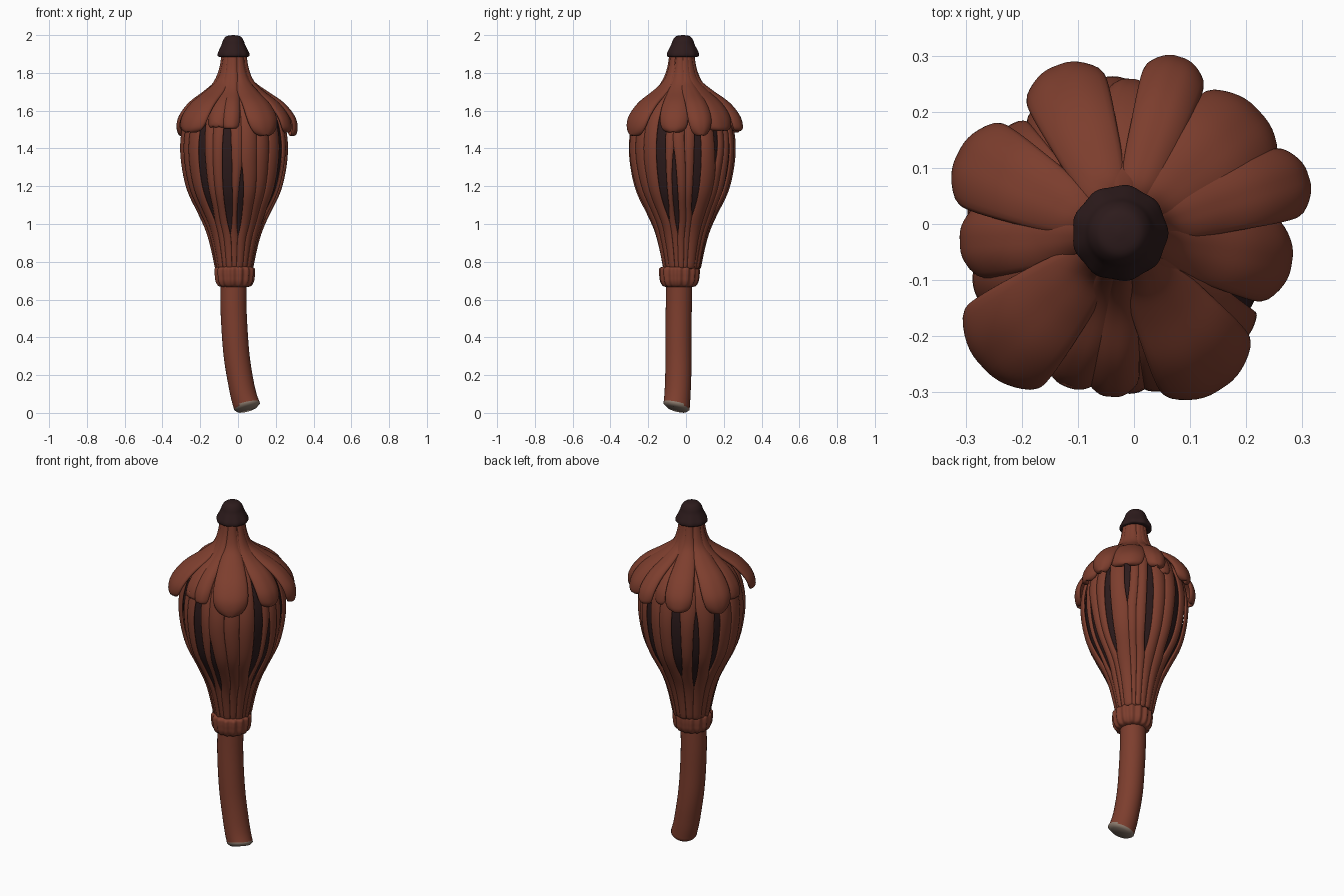
import bpy, bmesh, math
from mathutils import Vector

if "Cube" in bpy.data.objects:
    bpy.data.objects.remove(bpy.data.objects["Cube"])

CX, CY = -0.021, -0.022


def material(name, rgb):
    m = bpy.data.materials.new(name)
    m.diffuse_color = (*rgb, 1)
    m.use_nodes = True
    m.node_tree.nodes["Principled BSDF"].inputs["Base Color"].default_value = m.diffuse_color
    return m


BROWN = material("red_brown", (0.205, 0.048, 0.027))
DARK = material("dark_umber", (0.026, 0.011, 0.0115))
CUT = material("pale_cut_wood", (0.27, 0.205, 0.16))


def spline(pts, t):
    """Catmull-Rom through a list of tuples, t in 0..1."""
    n = len(pts) - 1
    i = min(int(t * n), n - 1)
    f = t * n - i
    p = [Vector(pts[max(0, min(n, i + k))]) for k in (-1, 0, 1, 2)]
    return 0.5 * (2 * p[1] + (p[2] - p[0]) * f + (2 * p[0] - 5 * p[1] + 4 * p[2] - p[3]) * f * f
                  + (3 * p[1] - p[0] - 3 * p[2] + p[3]) * f ** 3)


def grid_object(name, rows, mats, closed=False, caps=False):
    """Skin a list of vertex rows."""
    bm = bmesh.new()
    vs = [[bm.verts.new(c) for c in r] for r in rows]
    n = len(vs[0])
    for a, b in zip(vs, vs[1:]):
        for j in range(n if closed else n - 1):
            k = (j + 1) % n
            bm.faces.new((a[j], a[k], b[k], b[j]))
    if caps:
        bm.faces.new(vs[0])
        bm.faces.new(vs[-1])
    bmesh.ops.recalc_face_normals(bm, faces=bm.faces)
    me = bpy.data.meshes.new(name)
    bm.to_mesh(me)
    bm.free()
    for m in mats:
        me.materials.append(m)
    for p in me.polygons:
        p.use_smooth = True
    ob = bpy.data.objects.new(name, me)
    bpy.context.collection.objects.link(ob)
    return ob


def lathe(name, pts, mat, lobes=0, depth=0.0, steps=16, seg=64, cx=CX, cy=CY):
    rows = []
    for i in range(steps + 1):
        p = spline(pts, i / steps)
        amp = depth * p[2] if len(p) > 2 else 0
        rows.append([(cx + math.cos(a) * p[0] * (1 + amp * math.cos(lobes * a)),
                      cy + math.sin(a) * p[0] * (1 + amp * math.cos(lobes * a)), p[1])
                     for a in (2 * math.pi * j / seg for j in range(seg))])
    return grid_object(name, rows, [mat], closed=True, caps=True)


def blade(name, pts, span, drop, thick, steps, crease=0.0):
    """Strip wrapped round the axis: span(t, r) gives its two edge angles, drop bows the edges inward."""
    rows = []
    for i in range(steps + 1):
        t = i / steps
        r, z = spline(pts, t)
        lo, hi = span(t, r)
        row = []
        for j in range(9):
            s = j / 4 - 1
            a = lo + (hi - lo) * (s + 1) / 2
            rr = r - min(1, r / 0.2) * (drop * s * s + crease * max(0, 1 - 3 * abs(s)))
            row.append((CX + math.cos(a) * rr, CY + math.sin(a) * rr, z))
        rows.append(row)
    ob = grid_object(name, rows, [BROWN])
    so = ob.modifiers.new("thickness", 'SOLIDIFY')
    so.thickness = thick
    so.offset = 0
    su = ob.modifiers.new("smooth", 'SUBSURF')
    su.levels = su.render_levels = 1
    return ob


# Stem: bent tube with a slanted pale cut end
stem_path = [(0.048, -0.05, 0.034), (0.028, -0.045, 0.1), (0.008, -0.041, 0.2), (-0.007, -0.04, 0.3),
             (-0.017, -0.04, 0.42), (-0.024, -0.038, 0.57), (-0.022, -0.035, 0.73)]
rows = []
for i in range(-1, 25):
    c = spline(stem_path, max(0, i) / 24)
    f = max(0.0, 1 - max(0, i) / 6)
    rad = 0.052 if i < 0 else 0.069
    row = []
    for j in range(32):
        a = 2 * math.pi * j / 32
        dx, dy = rad * math.cos(a), rad * math.sin(a)
        row.append((c.x + dx, c.y + dy, c.z + f * 0.25 * (dx - dy) - (0.015 if i < 0 else 0)))
    rows.append(row)
stem = grid_object("stem", rows, [BROWN, CUT], closed=True, caps=True)
for p in stem.data.polygons:
    # cut face, plus the rim on the raised side
    if max(p.vertices) < 64 or (max(p.vertices) < 96 and p.center.x - p.center.y > 0.11):
        p.material_index = 1

# Gathered collar above the stem
lathe("collar", [(0.06, 0.665, 0), (0.084, 0.672, 1), (0.098, 0.695, 1), (0.102, 0.72, 1), (0.104, 0.745, 1),
                 (0.1, 0.768, 1), (0.07, 0.778, 0)], BROWN, 15, 0.045, 20, 120, -0.018, -0.035)

# Dark inner bulb seen through the gaps
bulb = [(0.05, 1.88), (0.068, 1.8), (0.105, 1.73), (0.178, 1.66), (0.243, 1.58), (0.274, 1.45), (0.27, 1.32),
        (0.24, 1.18), (0.187, 1.07), (0.141, 0.97), (0.112, 0.87), (0.09, 0.76)]
lathe("inner_bulb", [(r * 0.95, z) for r, z in bulb], DARK, steps=40)

# Gaps between ribs: angle, centre along the rib, half length, half width
gaps = [(18, 0.55, 0.20, 0.022), (42, 0.42, 0.13, 0.018), (68, 0.55, 0.2, 0.022), (107, 0.54, 0.2, 0.027),
        (130, 0.62, 0.18, 0.018), (155, 0.54, 0.19, 0.022), (231, 0.55, 0.21, 0.024), (262, 0.58, 0.25, 0.028),
        (279, 0.70, 0.14, 0.017), (336, 0.52, 0.24, 0.029), (351, 0.66, 0.17, 0.018)]


def opening(gap, t, r):
    u = (t - gap[1]) / gap[2]
    return gap[3] / r * (1 - u * u) ** 0.6 if abs(u) < 1 else -0.01


# Long ribs filling the spaces between the gaps
count = 0
for g, h in zip(gaps, gaps[1:] + gaps[:1]):
    size = (h[0] - g[0]) % 360
    n = max(1, round(size / 17))
    for k in range(n):
        def rib_span(t, r, g=g, h=h, n=n, k=k, size=size):
            lo = math.radians(g[0]) + opening(g, t, r)
            hi = math.radians(g[0] + size) - opening(h, t, r)
            step = (hi - lo) / n
            return lo + step * k - 0.004, lo + step * (k + 1) + 0.004
        count += 1
        off = 0.005 * (count % 2)
        blade("bulb_rib_%d" % count, [(r + off, z) for r, z in bulb], rib_span, 0.01, 0.012, 28)

# Drooping outer petals: angle, half width, reach, tip height
petals = [(111, 0.082, 0.32, 1.49), (87, 0.05, 0.275, 1.50), (72, 0.06, 0.33, 1.50), (42, 0.105, 0.325, 1.50),
          (18, 0.07, 0.343, 1.47), (-9, 0.085, 0.30, 1.49), (-57, 0.105, 0.318, 1.47), (-94, 0.05, 0.282, 1.52),
          (-110, 0.055, 0.282, 1.55), (-137, 0.11, 0.335, 1.49), (182, 0.072, 0.285, 1.52), (153, 0.092, 0.322, 1.47)]
for k, (deg, hw, R, tip) in enumerate(petals):
    path = [(0.056, 1.91), (0.069, 1.825), (0.097, 1.755), (0.5 * R, 1.70), (0.77 * R, 1.64),
            (0.95 * R, 1.57), (R, 1.515), (0.985 * R, tip)]

    def petal_span(t, r, hw=hw, mid=math.radians(deg)):
        grow = min(1, t / 0.72)
        grow = grow * grow * (3 - 2 * grow)
        end = math.sqrt(max(0.02, 1 - max(0, (t - 0.68) / 0.32) ** 2.3))
        w = (0.018 + (hw - 0.018) * grow) * end / r
        return mid - w, mid + w
    blade("outer_petal_%d" % (k + 1), path, petal_span, 0.028, 0.02, 24, 0.004)

# Dark cap with a softly scalloped rim
lathe("cap", [(0.05, 1.885, 0), (0.08, 1.886, 1), (0.084, 1.902, 1), (0.074, 1.925, 0.6), (0.062, 1.95, 0.2),
              (0.053, 1.975, 0), (0.036, 1.994, 0), (0.004, 2.0, 0)], DARK, 9, 0.02, 28, 72, -0.025, -0.016)
